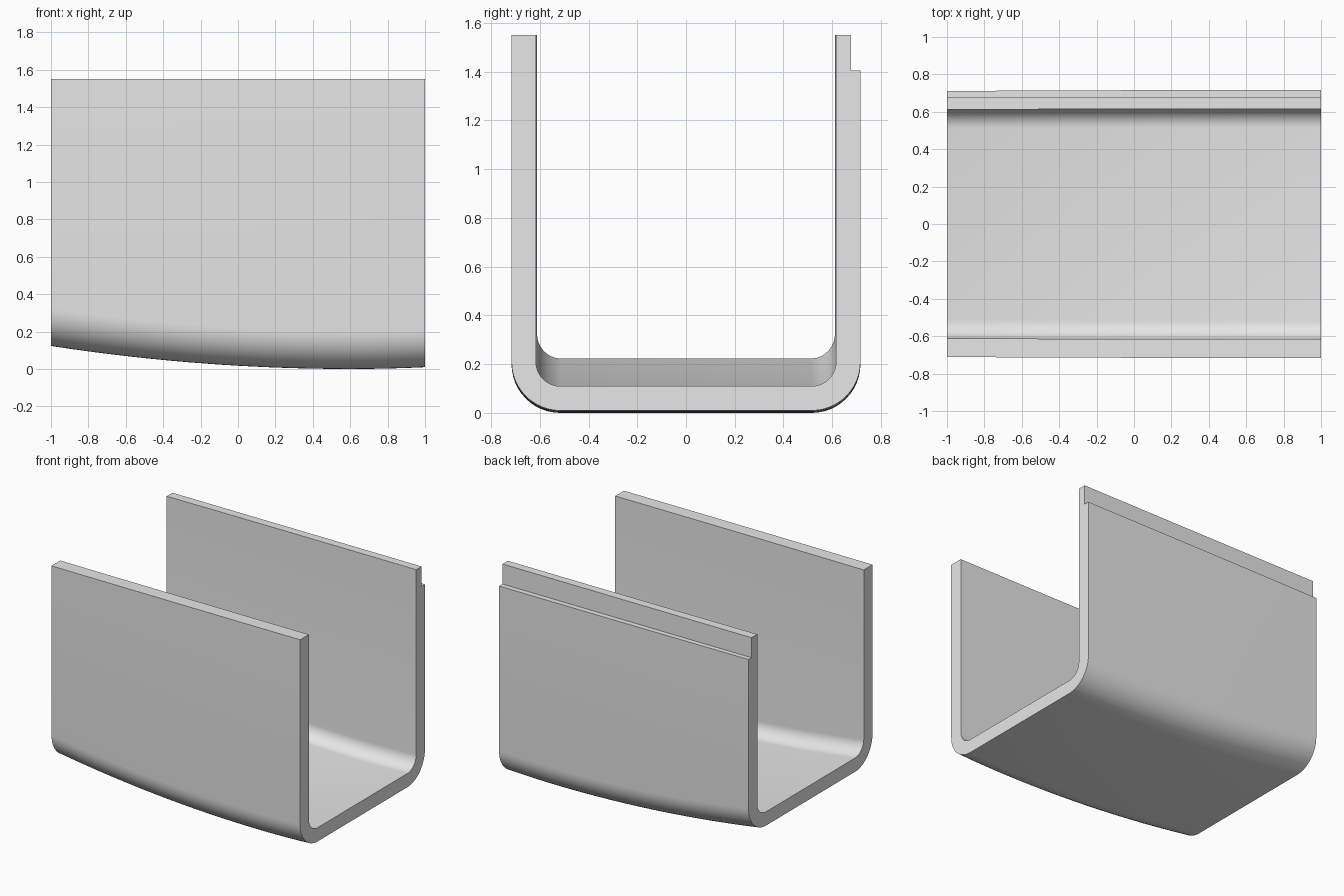
import bpy
import bmesh
from math import sin, cos, pi

cube = bpy.data.objects.get("Cube")
if cube:
    bpy.data.objects.remove(cube, do_unlink=True)

TOP, LEDGE = 1.55, 1.405       # wall top and rebate heights
WALL, RADIUS = 0.1, 0.2        # wall thickness and outer corner radius
STATIONS, ARC = 24, 12


def belly(x):
    """Height of the underside along the length."""
    return (0.048 if x < 0.6 else 0.06) * (x - 0.6) ** 2


def half_width(x):
    return 0.716 - 0.002 * (x - 0.6) ** 2


def arc(y, z, r, start, end):
    angles = [start + (end - start) * i / ARC for i in range(ARC + 1)]
    return [(y + r * cos(a), z + r * sin(a)) for a in angles]


def section(x):
    """Closed U profile with a rebate on the outside of the back wall."""
    w, z = half_width(x), belly(x) + RADIUS
    c, r = w - RADIUS, RADIUS - WALL
    outer = arc(-c, z, RADIUS, pi, 1.5 * pi) + arc(c, z, RADIUS, 1.5 * pi, 2 * pi)
    inner = arc(c, z, r, 2 * pi, 1.5 * pi) + arc(-c, z, r, 1.5 * pi, pi)
    rebate = [(w, LEDGE), (0.677, LEDGE), (0.677, TOP), (w - WALL, TOP)]
    return [(-w, TOP)] + outer + rebate + inner + [(WALL - w, TOP)]


# Channel: sweep the U profile along x and cap both ends
bm = bmesh.new()
rings = []
for i in range(STATIONS + 1):
    x = -1 + 2 * i / STATIONS
    rings.append([bm.verts.new((x, y, z)) for y, z in section(x)])
for a, b in zip(rings, rings[1:]):
    for j in range(len(a)):
        k = (j + 1) % len(a)
        bm.faces.new((a[j], a[k], b[k], b[j]))
bm.faces.new(rings[0])
bm.faces.new(rings[-1])
bmesh.ops.recalc_face_normals(bm, faces=bm.faces)
mesh = bpy.data.meshes.new("channel")
bm.to_mesh(mesh)
bm.free()
channel = bpy.data.objects.new("channel", mesh)
bpy.context.collection.objects.link(channel)

# Plain grey finish
grey = bpy.data.materials.new("light_grey")
grey.use_nodes = True
colour = (0.8, 0.8, 0.8, 1)
grey.diffuse_color = colour
grey.node_tree.nodes["Principled BSDF"].inputs["Base Color"].default_value = colour
mesh.materials.append(grey)

# Smooth corners and belly, crisp edges
bpy.ops.object.select_all(action="DESELECT")
channel.select_set(True)
bpy.context.view_layer.objects.active = channel
bpy.ops.object.shade_smooth_by_angle(angle=pi / 6)
